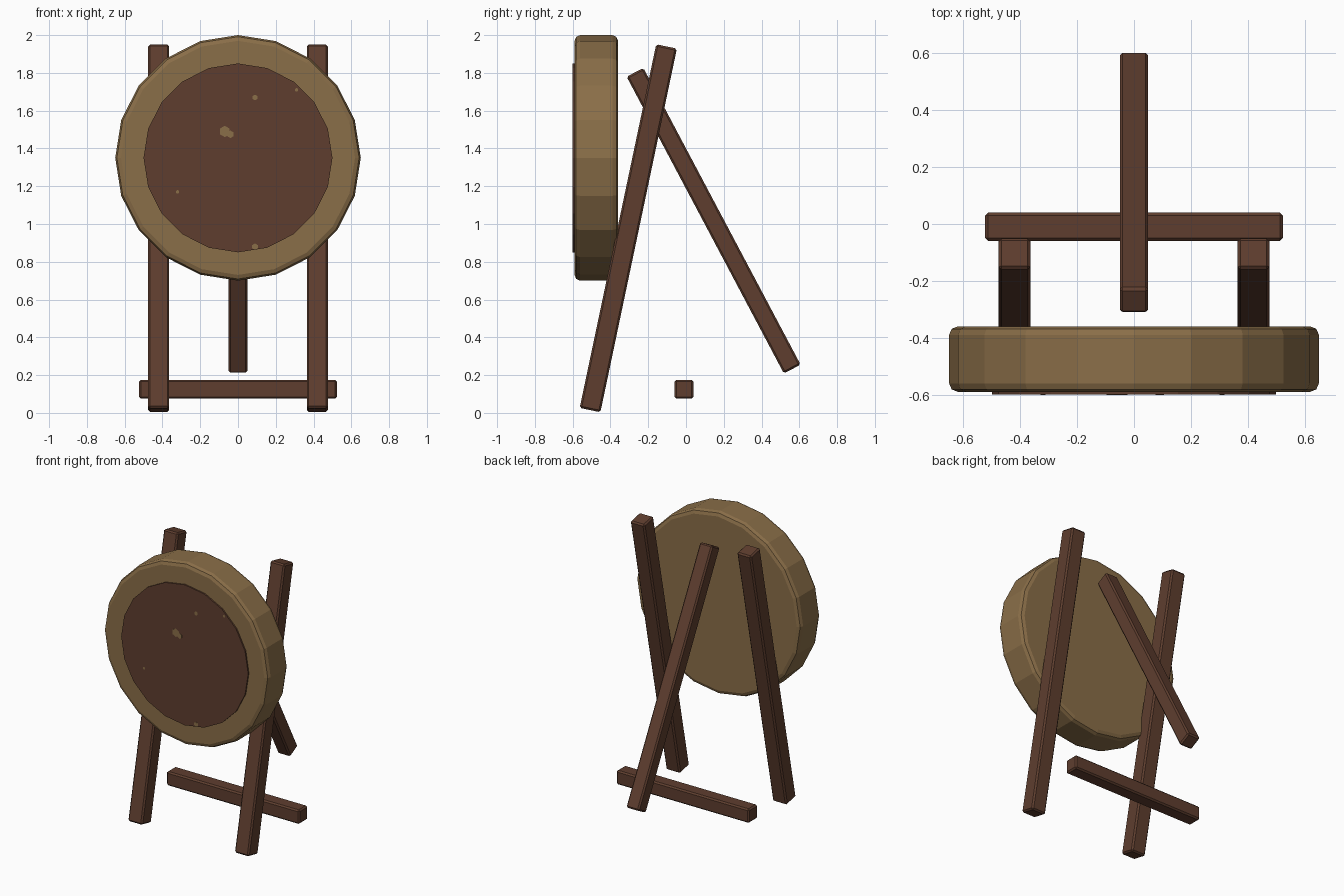
import bpy
from math import radians, pi
from mathutils import Vector

cube = bpy.data.objects.get("Cube")
if cube:
    bpy.data.objects.remove(cube, do_unlink=True)


def make_material(name, color):
    mat = bpy.data.materials.new(name)
    mat.use_nodes = True
    mat.diffuse_color = (*color, 1)
    bsdf = mat.node_tree.nodes["Principled BSDF"]
    bsdf.inputs["Base Color"].default_value = (*color, 1)
    bsdf.inputs["Roughness"].default_value = 0.9
    return mat


wood = make_material("dark wood", (0.114, 0.048, 0.028))
straw = make_material("straw", (0.254, 0.156, 0.065))


def finish(obj, name, mat, bevel=0, segments=1):
    obj.name = name
    obj.data.materials.append(mat)
    if bevel:
        mod = obj.modifiers.new("Rounded edges", 'BEVEL')
        mod.width = bevel
        mod.segments = segments
        mod.limit_method = 'ANGLE'
        mod.angle_limit = radians(40)
    return obj


def beam(name, start, end, thickness):
    """Square beam running between two points."""
    start, end = Vector(start), Vector(end)
    axis = end - start
    bpy.ops.mesh.primitive_cube_add(size=1, location=(start + end) / 2)
    obj = bpy.context.object
    # Beams lie either along x or in the yz plane
    if abs(axis.x) > 0.01:
        obj.scale = (axis.length, thickness, thickness)
    else:
        obj.scale = (thickness, thickness, axis.length)
        obj.rotation_euler = axis.to_track_quat('Z', 'Y').to_euler()
    bpy.ops.object.transform_apply(location=False, rotation=False, scale=True)
    return finish(obj, name, wood, 0.01)


def disc(name, radius, y_front, y_back, mat, x=0, z=1.35, sides=20, bevel=0):
    """Upright disc facing the front, with a corner at the top."""
    bpy.ops.mesh.primitive_cylinder_add(
        vertices=sides, radius=radius, depth=y_back - y_front,
        location=(x, (y_front + y_back) / 2, z), rotation=(pi / 2, 0, 0))
    return finish(bpy.context.object, name, mat, bevel, 2)


# Round target and its painted face
disc("target_disc", 0.65, -0.59, -0.36, straw, bevel=0.03)
disc("target_face", 0.5, -0.6, -0.585, wood)

# Worn spots where straw shows through the face
spots = [(-0.07, 1.49, 0.03), (-0.04, 1.475, 0.02), (0.09, 1.67, 0.015),
         (0.09, 0.88, 0.017), (0.31, 1.71, 0.01), (-0.32, 1.17, 0.01)]
for i, (x, z, r) in enumerate(spots):
    disc(f"worn_spot_{i + 1}", r, -0.601, -0.598, straw, x, z, sides=6)

# Leaning stand
for side, x in (("left", 0.42), ("right", -0.42)):
    beam(f"front_leg_{side}", (x, -0.508, 0.015), (x, -0.103, 1.94), 0.112)
beam("back_leg", (0, 0.5625, 0.232), (0, -0.27, 1.803), 0.1)
beam("cross_bar", (-0.523, -0.01, 0.125), (0.523, -0.01, 0.125), 0.1)
